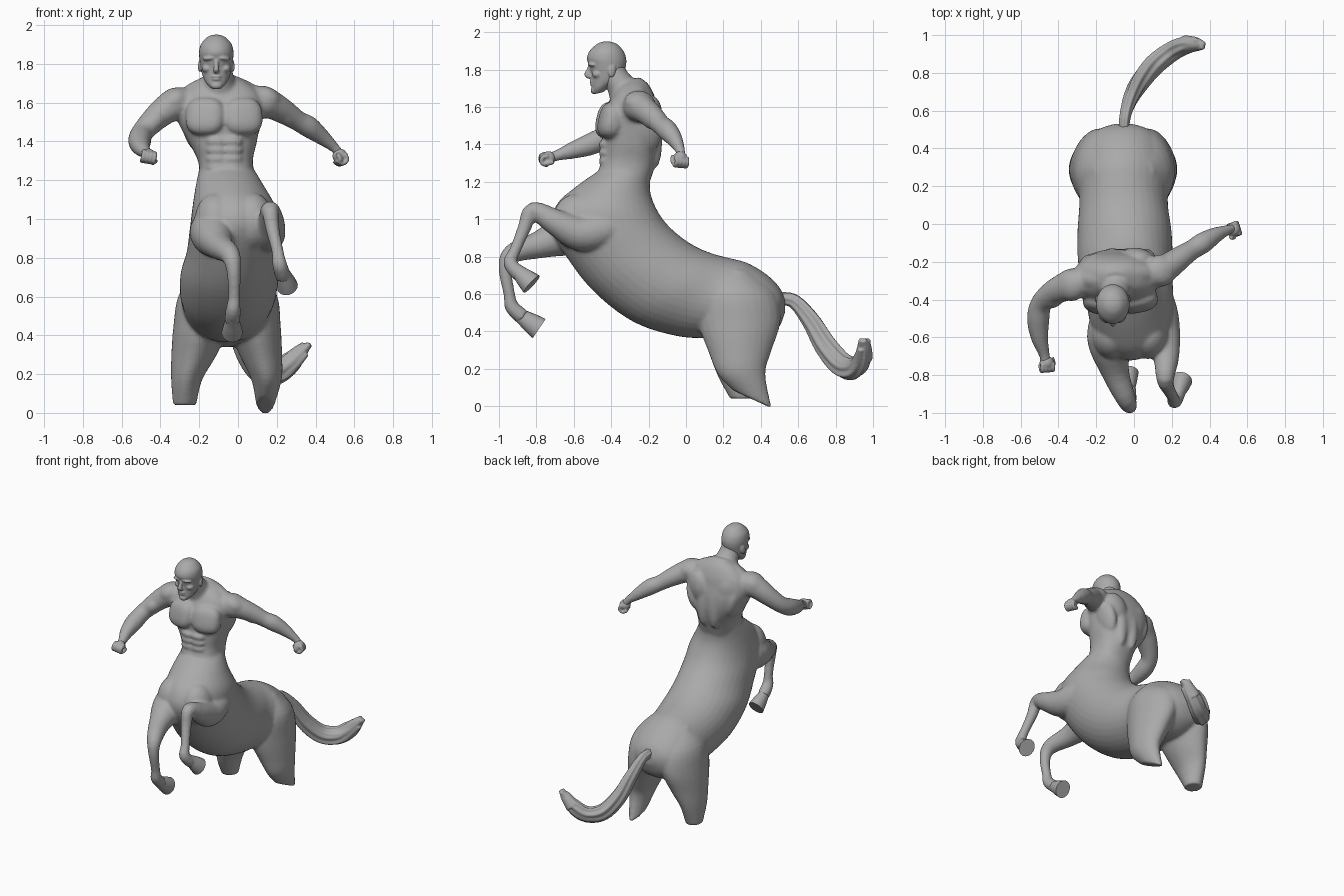
import bpy, bmesh, math
from mathutils import Vector, Matrix

skin = bpy.data.materials.new("stone_grey")
skin.diffuse_color = (0.40, 0.40, 0.40, 1)


def spline(rows, steps):
    """Catmull-Rom interpolation of equal-length number rows."""
    out = []
    for i in range(len(rows) - 1):
        a, b, c, d = (rows[min(max(i + k, 0), len(rows) - 1)] for k in (-1, 0, 1, 2))
        for s in range(steps):
            t = s / steps
            out.append([0.5 * (2 * q + (r - p) * t + (2 * p - 5 * q + 4 * r - u) * t * t
                               + (3 * q - p - 3 * r + u) * t ** 3) for p, q, r, u in zip(a, b, c, d)])
    return out + [list(rows[-1])]


def make(bm, name):
    bmesh.ops.recalc_face_normals(bm, faces=bm.faces)
    me = bpy.data.meshes.new(name)
    bm.to_mesh(me)
    bm.free()
    me.materials.append(skin)
    ob = bpy.data.objects.new(name, me)
    bpy.context.collection.objects.link(ob)
    return ob


def skin_rings(rings, name):
    bm = bmesh.new()
    vs = [[bm.verts.new(p) for p in ring] for ring in rings]
    n = len(vs[0])
    for a, b in zip(vs, vs[1:]):
        for i in range(n):
            bm.faces.new((a[i], a[(i + 1) % n], b[(i + 1) % n], b[i]))
    bm.faces.new(vs[0][::-1])
    bm.faces.new(vs[-1])
    return make(bm, name)


def power(v, p):
    return math.copysign(abs(v) ** p, v)


def hull(name, rows, steps=4, n=28, square=1.0):
    """Rows: front y, front z, back y, back z, centre x, half width."""
    rings = []
    for ya, za, yb, zb, xc, hw in spline(rows, steps):
        mid, half = Vector((xc, (ya + yb) / 2, (za + zb) / 2)), Vector((0, (yb - ya) / 2, (zb - za) / 2))
        angles = [math.tau * i / n for i in range(n)]
        rings.append([mid + half * power(math.sin(a), square) + Vector((hw * power(math.cos(a), square), 0, 0))
                      for a in angles])
    return skin_rings(rings, name)


def tube(name, rows, steps=4, n=20, ridge=0.0, flat=1.0):
    """Rows: x, y, z, radius."""
    pts = spline(rows, steps)
    P = [Vector(p[:3]) for p in pts]
    rings, side = [], Vector((1, 0.05, 0.02))
    for i, p in enumerate(P):
        t = (P[min(i + 1, len(P) - 1)] - P[max(i - 1, 0)]).normalized()
        side = (side - t * side.dot(t)).normalized()
        up = t.cross(side)
        ring = []
        for k in range(n):
            a = math.tau * k / n
            r = max(pts[i][3], 0.002) * (1 + ridge * math.cos(7 * a + 0.15 * i))
            ring.append(p + side * (r * flat * math.cos(a)) + up * (r * math.sin(a)))
        rings.append(ring)
    return skin_rings(rings, name)


def blob(name, loc, size, rot=(0, 0, 0), square=1.0):
    bm = bmesh.new()
    bmesh.ops.create_uvsphere(bm, u_segments=24, v_segments=16, radius=1)
    for v in bm.verts:
        v.co = [power(c, square) for c in v.co]
    R = Matrix.Rotation(rot[2], 4, 'Z') @ Matrix.Rotation(rot[1], 4, 'Y') @ Matrix.Rotation(rot[0], 4, 'X')
    bm.transform(Matrix.Translation(loc) @ R @ Matrix.Diagonal((*size, 1)))
    return make(bm, name)


def fuse(name, parts, voxel, relax):
    """Join overlapping parts into one continuous smooth skin."""
    bpy.ops.object.select_all(action='DESELECT')
    for p in parts:
        p.select_set(True)
    ob = bpy.context.view_layer.objects.active = parts[0]
    bpy.ops.object.join()
    ob.name = name
    m = ob.modifiers.new("blend", 'REMESH')
    m.mode, m.voxel_size, m.use_smooth_shade = 'VOXEL', voxel, True
    s = ob.modifiers.new("relax", 'SMOOTH')
    s.factor, s.iterations = 0.5, relax
    return ob


body = []
# horse barrel, from waist round to rump
body.append(hull("barrel", [
    (-.45, 1.27, -.19, 1.25, -.06, .14), (-.58, 1.18, -.19, 1.14, -.04, .18),
    (-.69, 1.08, -.15, 1.04, -.02, .215), (-.72, .95, -.09, .96, -.02, .228),
    (-.62, .77, .00, .885, -.03, .235), (-.48, .60, .08, .84, -.045, .25),
    (-.28, .45, .16, .81, -.05, .25), (-.05, .375, .24, .79, -.055, .235),
    (.15, .36, .33, .765, -.055, .235), (.35, .34, .43, .705, -.055, .215),
    (.48, .40, .50, .635, -.055, .15), (.53, .5, .53, .57, -.055, .05)], 5, 36))
# hind legs, cut off short
body.append(hull("hind_leg_right", [
    (.20, .74, .36, .72, -.13, .08), (.07, .62, .48, .60, -.165, .14), (.065, .45, .505, .45, -.19, .143),
    (.12, .29, .455, .30, -.228, .116), (.17, .16, .41, .18, -.265, .08), (.235, .04, .36, .04, -.275, .06)],
    square=1.1))
body.append(hull("hind_leg_left", [
    (.20, .74, .36, .72, .02, .08), (.07, .62, .48, .60, .055, .145), (.065, .45, .505, .45, .08, .14),
    (.12, .29, .455, .29, .12, .108), (.17, .17, .425, .17, .147, .078), (.25, .085, .46, -.012, .14, .045)],
    square=1.1))
# human torso and neck
body.append(hull("torso", [
    (-.50, 1.18, -.20, 1.18, -.05, .14), (-.455, 1.30, -.16, 1.30, -.065, .142),
    (-.445, 1.40, -.135, 1.40, -.08, .178), (-.445, 1.50, -.135, 1.50, -.097, .212),
    (-.43, 1.58, -.15, 1.58, -.095, .225), (-.40, 1.65, -.165, 1.65, -.09, .20),
    (-.37, 1.70, -.20, 1.72, -.09, .13), (-.36, 1.72, -.25, 1.76, -.095, .06)], 5, 32, .85))
body.append(hull("neck", [
    (-.40, 1.62, -.20, 1.65, -.09, .10), (-.42, 1.69, -.26, 1.73, -.095, .08),
    (-.45, 1.75, -.315, 1.79, -.10, .07), (-.46, 1.80, -.33, 1.83, -.105, .065)]))
# chest, stomach and back muscles
for s in (-1, 1):
    cx = -.072
    body.append(blob("pectoral", (cx + s * .097, -.408 + s * .006, 1.527), (.102, .062, .098), (-.22, 0, s * .2), .74))
    body.append(blob("shoulder_blade", (cx - .01 + s * .10, -.19 + s * .012, 1.55), (.085, .052, .11), (0, s * .3, s * -.15)))
    body.append(blob("side_muscle", (cx - .015 + s * .15, -.235 + s * .015, 1.47), (.05, .09, .13), (0, s * .28, 0)))
    body.append(blob("shoulder_slope", (cx - .015 + s * .10, -.275 + s * .015, 1.685), (.13, .05, .04), (0, s * .4, 0)))
    body.append(blob("spine_muscle", (cx + s * .045, -.167, 1.42), (.045, .04, .15)))
    for z in (1.265, 1.31, 1.355, 1.40):
        body.append(blob("stomach_muscle", (-.07 + s * .043, -.436, z), (.052, .03, .026), (0, 0, s * .15)))
    # muscles where the front legs join the horse chest
    body.append(blob("horse_chest", (-.02 + s * .095, -.585, .985), (.11, .13, .15)))

# arms with shoulder, upper arm and forearm muscles
body.append(tube("arm_right", [
    (-.20, -.29, 1.61, .06), (-.31, -.315, 1.595, .084), (-.37, -.335, 1.565, .076), (-.43, -.365, 1.515, .066),
    (-.49, -.42, 1.45, .057), (-.507, -.50, 1.405, .060), (-.50, -.60, 1.37, .047), (-.475, -.69, 1.34, .029),
    (-.465, -.74, 1.325, .03)]))
body.append(blob("deltoid_right", (-.335, -.325, 1.61), (.085, .085, .062), (0, -.55, .3)))
body.append(blob("biceps_right", (-.43, -.40, 1.505), (.07, .045, .048), (0, -.7, .4)))
body.append(tube("arm_left", [
    (.02, -.28, 1.62, .06), (.12, -.255, 1.605, .084), (.18, -.225, 1.585, .073), (.25, -.175, 1.545, .062),
    (.31, -.135, 1.505, .053), (.365, -.10, 1.475, .056), (.43, -.06, 1.425, .043), (.50, -.03, 1.365, .026),
    (.525, -.025, 1.33, .027)]))
body.append(blob("deltoid_left", (.145, -.245, 1.62), (.085, .085, .06), (0, .5, .5)))
body.append(blob("biceps_left", (.24, -.195, 1.535), (.075, .045, .045), (0, .6, .6)))
# front legs, raised and bent
body.append(tube("front_leg_right", [
    (-.11, -.42, .98, .09), (-.13, -.60, .93, .12), (-.10, -.78, .865, .075), (-.04, -.93, .815, .052),
    (-.022, -.965, .73, .037), (-.02, -.945, .60, .031), (-.025, -.93, .53, .039), (-.03, -.87, .475, .042)]))
body.append(tube("front_leg_left", [
    (.10, -.28, .98, .06), (.13, -.44, .94, .095), (.15, -.57, .925, .095), (.17, -.70, .985, .070),
    (.165, -.82, 1.045, .047), (.178, -.865, .95, .036), (.205, -.915, .83, .031), (.215, -.94, .765, .038),
    (.235, -.885, .70, .042)]))
fuse("body", body, .0105, 6)

# hooves with flat soles
for name, a, b in (("hoof_right", (-.03, -.91, .50), (-.03, -.785, .415)),
                   ("hoof_left", (.23, -.915, .735), (.255, -.825, .652))):
    a, b = Vector(a), Vector(b)
    hoof = tube(name, [(*a.lerp(b, t), r) for t, r in ((0, .034), (.35, .043), (.6, .052), (1, .062))], 2, 16, 0, .88)
    bpy.context.view_layer.objects.active = hoof
    hoof.select_set(True)
    bpy.ops.object.shade_smooth_by_angle(angle=math.radians(40))

# closed fists: palm, four curled fingers and thumb
for name, c, fwd, across in (("fist_right", (-.462, -.735, 1.325), (.05, -.9, -.2), (1, .1, -.2)),
                             ("fist_left", (.525, -.03, 1.325), (.4, .1, -.9), (.3, -.95, .1))):
    c, f, w = Vector(c), Vector(fwd).normalized(), Vector(across).normalized()
    d = f.cross(w)
    if d.z > 0:
        d = -d
    parts = [blob("palm", c, (.038, .038, .038))]
    for i in range(4):
        k = c + w * (.019 * (i - 1.5))
        parts.append(tube("finger", [(*(k + f * p + d * q), .0125) for p, q in
                                     ((0, -.02), (.033, -.018), (.040, .012), (.012, .03))], 4, 10))
    parts.append(tube("thumb", [(*(c + w * p + f * q + d * .018), .012) for p, q in
                                ((.033, -.02), (.040, .015), (.015, .033))], 4, 10))
    fuse(name, parts, .005, 3)

# head with face
hx = -.112
head = [hull("skull", [
    (-.49, 1.668, -.44, 1.68, hx, .028), (-.503, 1.69, -.39, 1.72, hx, .054), (-.505, 1.735, -.345, 1.75, hx, .072),
    (-.508, 1.78, -.33, 1.79, hx, .081), (-.52, 1.825, -.32, 1.825, hx, .087), (-.53, 1.86, -.32, 1.86, hx, .089),
    (-.515, 1.90, -.335, 1.90, hx, .080), (-.475, 1.937, -.37, 1.937, hx, .048),
    (-.44, 1.95, -.41, 1.95, hx, .015)], 4, 28),
    tube("nose", [(hx, -.512, 1.825, .009), (hx, -.522, 1.795, .011), (hx, -.528, 1.772, .016), (hx, -.505, 1.76, .014)]),
    blob("upper_lip", (hx, -.507, 1.735), (.026, .009, .006)),
    blob("lower_lip", (hx, -.505, 1.721), (.022, .009, .007)),
    blob("chin", (hx, -.490, 1.688), (.030, .020, .020))]
for s in (-1, 1):
    head.append(blob("brow", (hx + s * .037, -.502, 1.828), (.036, .022, .011), (0, s * .1, s * .35)))
    head.append(blob("cheek", (hx + s * .046, -.472, 1.775), (.028, .030, .022)))
    head.append(blob("ear", (hx + s * .084, -.395, 1.79), (.009, .020, .034), (-.2, 0, s * .3)))
fuse("head", head, .0055, 3)

# tail: ridged main lock plus loose strands
path = [(-.055, .50, .575, .034), (-.045, .58, .56, .037), (-.015, .67, .455, .048), (.03, .75, .32, .058),
        (.10, .835, .22, .062), (.19, .905, .205, .06), (.27, .945, .26, .054), (.34, .955, .335, .03)]
tail = [tube("lock", path, 6, 42, .10, .8)]
for dx, dy, dz in ((.02, -.012, .015), (-.02, .008, -.015), (.0, .012, .015), (.01, -.015, -.02)):
    tail.append(tube("strand", [(x + dx * k / 5, y + dy * k / 5, z + dz * k / 5, r * .5)
                                for k, (x, y, z, r) in enumerate(path)], 6, 10))
tail.append(tube("tip", [(.27, .95, .26, .05), (.33, .955, .325, .035), (.375, .95, .352, .012)], 4, 12))
fuse("tail", tail, .006, 1)
